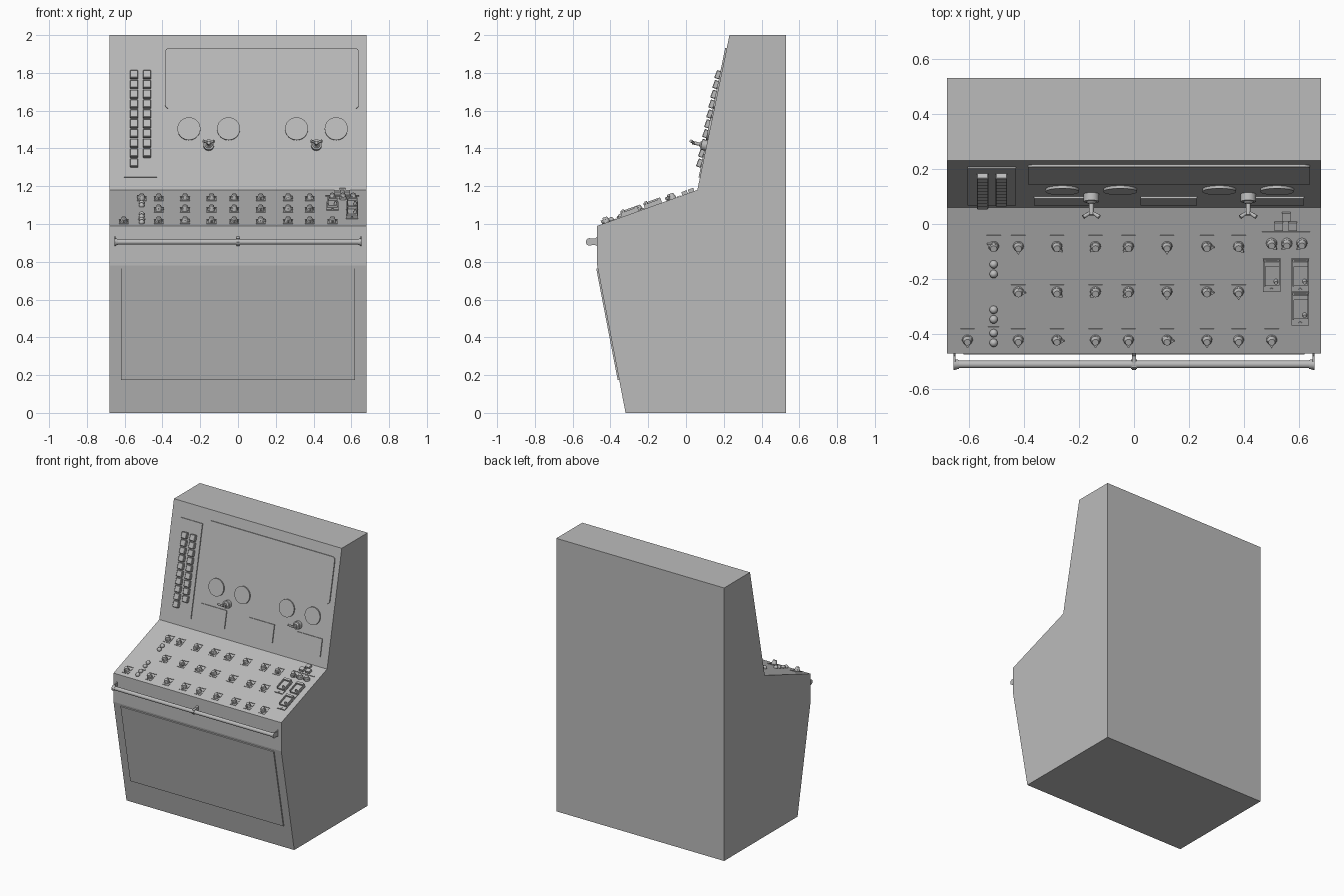
import bpy, bmesh, math
from mathutils import Matrix, Vector

cube = bpy.data.objects.get("Cube")
if cube:
    bpy.data.objects.remove(cube, do_unlink=True)

grey = bpy.data.materials.new("plain grey")
grey.use_nodes = True
COLOUR = (0.5, 0.5, 0.5, 1)
grey.diffuse_color = COLOUR
grey.node_tree.nodes["Principled BSDF"].inputs["Base Color"].default_value = COLOUR


def finish(bm, name, smooth=False):
    bmesh.ops.recalc_face_normals(bm, faces=bm.faces)
    mesh = bpy.data.meshes.new(name)
    bm.to_mesh(mesh)
    bm.free()
    mesh.materials.append(grey)
    ob = bpy.data.objects.new(name, mesh)
    bpy.context.collection.objects.link(ob)
    if smooth:
        bpy.ops.object.select_all(action='DESELECT')
        ob.select_set(True)
        bpy.context.view_layer.objects.active = ob
        bpy.ops.object.shade_smooth_by_angle(angle=math.radians(40))
    return ob


def box(bm, frame, x, v, n, w, h, d, tilt=0):
    """Box centred at x, v, standing on height n of a panel frame."""
    m = frame @ Matrix.Translation((x, v, n + d / 2)) @ Matrix.Rotation(tilt, 4, 'X')
    bmesh.ops.create_cube(bm, size=1, matrix=m @ Matrix.Diagonal((w, h, d, 1)))


def cylinder(bm, frame, x, v, n, r, d, r2=None, turn=None, segments=20):
    m = frame @ Matrix.Translation((x, v, n))
    if turn:
        m = m @ turn
    bmesh.ops.create_cone(bm, cap_ends=True, segments=segments, radius1=r,
                          radius2=r if r2 is None else r2, depth=d,
                          matrix=m @ Matrix.Translation((0, 0, d / 2)))


def prism(bm, matrix, outline, depth):
    """Extrude a flat outline along local z."""
    face = bm.faces.new([bm.verts.new(matrix @ Vector((a, b, 0))) for a, b in outline])
    out = bmesh.ops.extrude_face_region(bm, geom=[face])["geom"]
    shift = matrix.to_3x3() @ Vector((0, 0, depth))
    bmesh.ops.translate(bm, vec=shift, verts=[e for e in out if isinstance(e, bmesh.types.BMVert)])


def panel_frame(low, high):
    """Frame of a sloping panel: x across, y up the slope, z outwards."""
    up = Vector((0, high[0] - low[0], high[1] - low[1])).normalized()
    out = Vector((1, 0, 0)).cross(up)
    m = Matrix((Vector((1, 0, 0)), up, out)).transposed().to_4x4()
    m.translation = (0, low[0], low[1])
    return m, up


# Cabinet body from its side profile
FOOT, KNEE, LIP, STEP, TOP = (-0.32, 0), (-0.47, 0.78), (-0.47, 0.99), (0.06, 1.18), (0.23, 2)
side = Matrix(((0, 0, 1, -0.68), (1, 0, 0, 0), (0, 1, 0, 0), (0, 0, 0, 1)))
bm = bmesh.new()
prism(bm, side, [FOOT, (0.53, 0), (0.53, 2), TOP, STEP, LIP, KNEE], 1.36)
finish(bm, "cabinet")

upper, upper_dir = panel_frame(STEP, TOP)
desk, desk_dir = panel_frame(LIP, STEP)
lower, lower_dir = panel_frame(FOOT, KNEE)


def on_upper(z):
    return (z - STEP[1]) / upper_dir.z


def on_desk(y):
    return (y - LIP[0]) / desk_dir.y


# Front access door
bm = bmesh.new()
box(bm, lower, 0, 0.47 / lower_dir.z, -0.005, 1.24, 0.60, 0.013)
finish(bm, "access_door")

# Large display with rounded corners
bm = bmesh.new()
outline = []
for i, (cx, cy) in enumerate([(0.62, 1.91), (-0.366, 1.91), (-0.366, 1.63), (0.62, 1.63)]):
    for k in range(5):
        a = math.radians(90 * i + 22.5 * k)
        outline.append((cx + 0.02 * math.cos(a), on_upper(cy) + 0.02 * math.sin(a)))
prism(bm, upper, outline, 0.008)
finish(bm, "main_display")

# Small displays
bm = bmesh.new()
for x in (-0.26, 0.127, 0.515):
    box(bm, upper, x, on_upper(1.308), -0.005, 0.205, 0.127, 0.012)
finish(bm, "small_displays")

# Round gauges
bm = bmesh.new()
for x in (-0.26, -0.05, 0.31, 0.52):
    cylinder(bm, upper, x, on_upper(1.503), 0, 0.061, 0.01, segments=40)
finish(bm, "gauges", True)

# Switch strip with two columns of rockers
bm = bmesh.new()
box(bm, upper, -0.517, on_upper(1.57), -0.005, 0.175, 0.66, 0.012)
finish(bm, "switch_strip")
bm = bmesh.new()
for x, count in ((-0.55, 10), (-0.482, 9)):
    for i in range(count):
        box(bm, upper, x, on_upper(1.787 - 0.052 * i), 0.004, 0.042, 0.044, 0.026, -0.16)
rockers = finish(bm, "rocker_switches")
bevel = rockers.modifiers.new("soft edges", 'BEVEL')
bevel.width = 0.003

# Winged valve knobs
bm = bmesh.new()
for x in (-0.155, 0.415):
    v = on_upper(1.415)
    cylinder(bm, upper, x, v, 0, 0.028, 0.028)
    cylinder(bm, upper, x, v, 0.028, 0.02, 0.008, 0.012)
    cylinder(bm, upper, x, v, 0.028, 0.009, 0.05)
    for s in (-1, 1):
        turn = Matrix.Rotation(s * math.radians(55), 4, 'Y') @ Matrix.Rotation(-0.2, 4, 'X')
        cylinder(bm, upper, x, v, 0.066, 0.005, 0.036, 0.008, turn, 12)
finish(bm, "winged_valves", True)

# Pointer knobs on the desk: heading in degrees for each column
COLUMNS = (-0.42, -0.28, -0.14, -0.02, 0.12, 0.265, 0.38)
ROWS = {-0.08: (-90, -40, -140, -140, -90, 0, -45),
        -0.245: (0, -40, -140, -140, -90, 0, -90),
        -0.42: (-90, 0, -90, -90, 0, -90, -90)}
knobs = [(x, y, a) for y, angles in ROWS.items() for x, a in zip(COLUMNS, angles)]
knobs += [(-0.51, -0.08, 150), (-0.605, -0.42, -90), (0.5, -0.42, -90)]
group = [(x, -0.07, a) for x, a in ((0.5, -45), (0.555, -135), (0.61, -135))]

plates, heads = bmesh.new(), bmesh.new()
for x, y, angle in knobs:
    box(plates, desk, x, on_desk(y), -0.004, 0.052, 0.052, 0.007)
    box(plates, desk, x, on_desk(y + 0.038), -0.004, 0.052, 0.005, 0.008)
for x, y, angle in knobs + group:
    v = on_desk(y)
    cylinder(heads, desk, x, v, 0, 0.02, 0.012, 0.018)
    cylinder(heads, desk, x, v, 0.012, 0.017, 0.018, 0.012)
    turn = Matrix.Rotation(math.radians(angle), 4, 'Z')
    pointer = desk @ Matrix.Translation((x, v, 0.006)) @ turn
    prism(heads, pointer, [(0, -0.017), (0.027, 0), (0, 0.017)], 0.014)
box(plates, desk, 0.552, on_desk(-0.03), -0.004, 0.175, 0.005, 0.008)
box(plates, desk, -0.51, on_desk(-0.375), -0.004, 0.04, 0.005, 0.008)
finish(plates, "knob_plates")
finish(heads, "pointer_knobs", True)

# Round indicator buttons
bm = bmesh.new()
for y in (-0.145, -0.18, -0.31, -0.345, -0.395, -0.43):
    m = desk @ Matrix.Translation((-0.51, on_desk(y), 0.005))
    bmesh.ops.create_uvsphere(bm, u_segments=16, v_segments=8, radius=0.015, matrix=m)
finish(bm, "indicator_buttons", True)

# Square push keys
bm = bmesh.new()
for x, y in ((0.553, 0.03), (0.526, -0.005), (0.577, -0.005)):
    box(bm, desk, x, on_desk(y), -0.004, 0.032, 0.03, 0.022)
finish(bm, "push_keys")

# Guarded switches: base, raised side rails, hinge, toggle and screw
bm = bmesh.new()
for x, y in ((0.5, -0.185), (0.604, -0.185), (0.604, -0.307)):
    v = on_desk(y)
    box(bm, desk, x, v, -0.004, 0.064, 0.126, 0.01)
    box(bm, desk, x - 0.025, v + 0.014, 0.004, 0.006, 0.095, 0.026)
    box(bm, desk, x + 0.025, v + 0.014, 0.004, 0.006, 0.095, 0.018)
    box(bm, desk, x, v + 0.052, 0.004, 0.056, 0.016, 0.026)
    box(bm, desk, x, v + 0.014, 0.004, 0.05, 0.095, 0.014)
    cylinder(bm, desk, x + 0.016, v - 0.018, 0.016, 0.009, 0.02, 0.006, segments=12)
    cylinder(bm, desk, x, v - 0.054, 0.004, 0.006, 0.006, segments=12)
finish(bm, "guarded_switches", True)

# Grab rail with end collars and brackets
bm = bmesh.new()
along_x = Matrix.Rotation(math.pi / 2, 4, 'Y')
rail = Matrix.Translation((0, -0.51, 0.905))
cylinder(bm, rail, -0.65, 0, 0, 0.014, 1.3, turn=along_x)
cylinder(bm, rail, -0.655, 0, 0, 0.02, 0.02, 0.016, turn=along_x)
cylinder(bm, rail, 0.635, 0, 0, 0.016, 0.02, 0.02, turn=along_x)
cylinder(bm, rail, -0.01, 0, 0, 0.017, 0.02, turn=along_x)
finish(bm, "grab_rail", True)
bm = bmesh.new()
for x, w in ((-0.652, 0.006), (0, 0.014), (0.652, 0.006)):
    m = side.copy()
    m.translation = (x - w / 2, 0, 0)
    prism(bm, m, [(-0.465, 0.88), (-0.48, 0.888), (-0.522, 0.89), (-0.53, 0.905),
                  (-0.522, 0.92), (-0.48, 0.924), (-0.465, 0.938)], w)
finish(bm, "rail_brackets")
